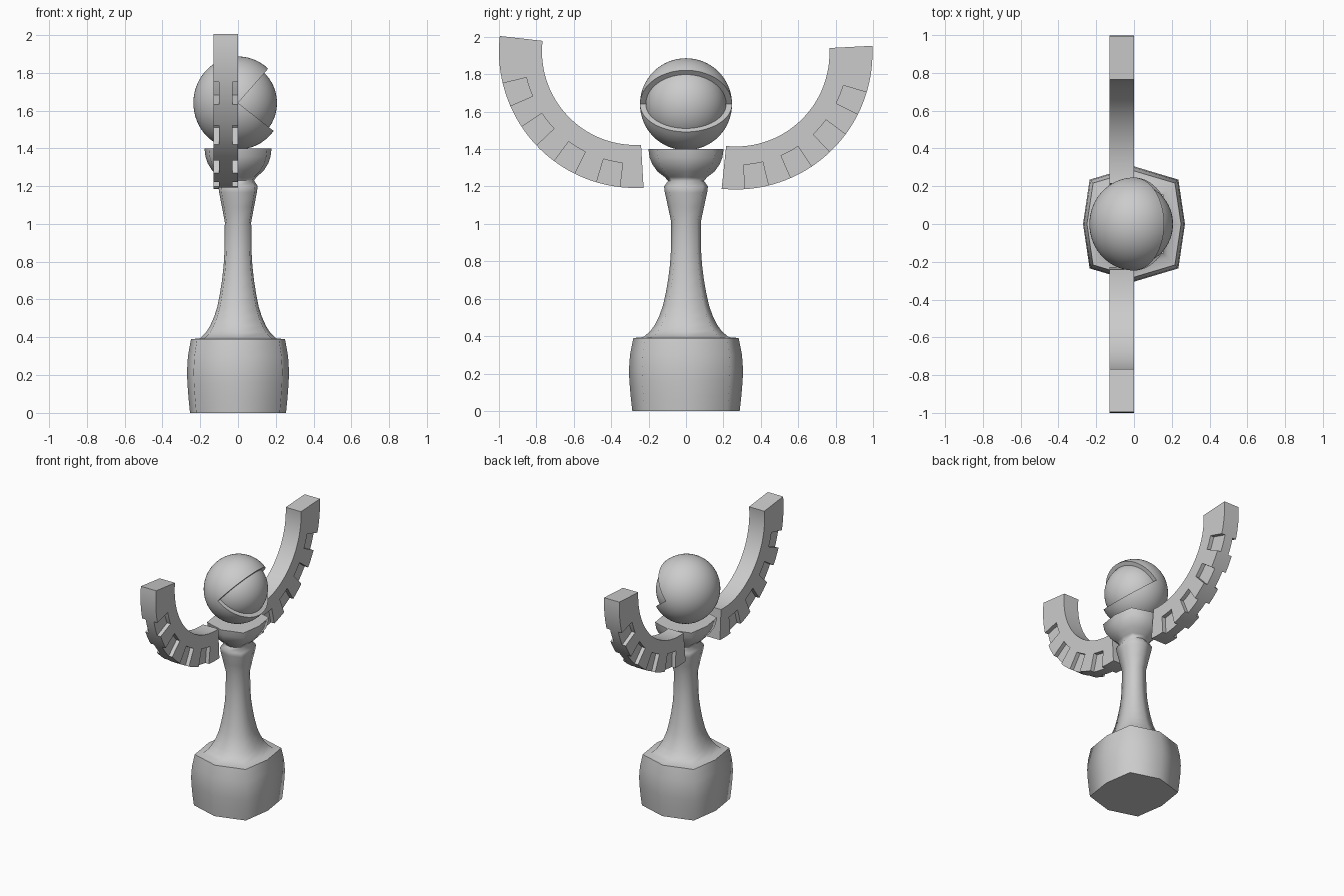
import bpy, bmesh
from math import sin, cos, pi, radians

if "Cube" in bpy.data.objects:
    bpy.data.objects.remove(bpy.data.objects["Cube"])


def finish(name, bm, angle):
    bmesh.ops.remove_doubles(bm, verts=bm.verts, dist=1e-5)
    bmesh.ops.recalc_face_normals(bm, faces=bm.faces)
    mesh = bpy.data.meshes.new(name)
    bm.to_mesh(mesh)
    bm.free()
    ob = bpy.data.objects.new(name, mesh)
    bpy.context.collection.objects.link(ob)
    bpy.ops.object.select_all(action='DESELECT')
    ob.select_set(True)
    bpy.context.view_layer.objects.active = ob
    bpy.ops.object.shade_smooth_by_angle(angle=radians(angle))
    return ob


# Eight-sided turned parts: (half width, z) profile swept over one section
SECTION = [(1, 0), (.87, .87), (0, 1.13), (-.87, .87),
           (-1, 0), (-.87, -.87), (0, -1.13), (.87, -.87)]


def turned(name, profile):
    bm = bmesh.new()
    rings = [[bm.verts.new((x * r, y * r, z)) for x, y in SECTION] for r, z in profile]
    for a, b in zip(rings, rings[1:]):
        for i in range(8):
            j = (i + 1) % 8
            bm.faces.new((a[i], a[j], b[j], b[i]))
    bm.faces.new(rings[0])
    bm.faces.new(rings[-1])
    return finish(name, bm, 70)


turned("pedestal", [
    (.254, 0), (.262, .08), (.268, .16), (.27, .22), (.265, .3), (.249, .39),
    (.202, .395), (.17, .425), (.148, .46), (.126, .51), (.11, .56), (.096, .63),
    (.085, .7), (.076, .78), (.071, .865), (.07, 1.01), (.085, 1.09), (.1, 1.167),
    (.104, 1.2), (.085, 1.23), (.1, 1.25), (.135, 1.28), (.16, 1.32),
    (.172, 1.355), (.178, 1.4)])

# Ball: open-mouthed shell, wedge hinge line along y, around an inner ball
CZ = 1.64


def ball_point(r, t, lon):
    return (.96 * r * sin(t) * cos(lon), r * cos(t), CZ + r * sin(t) * sin(lon))


def quad(bm, pts):
    pts = [p for i, p in enumerate(pts)
           if sum((a - b) ** 2 for a, b in zip(p, pts[i - 1])) > 1e-10]
    if len(pts) > 2:
        bm.faces.new([bm.verts.new(p) for p in pts])


def sphere_patch(bm, r, lon0, lon1, n, rows=32):
    for i in range(rows):
        t0, t1 = pi * i / rows, pi * (i + 1) / rows
        for k in range(n):
            a = lon0 + (lon1 - lon0) * k / n
            b = lon0 + (lon1 - lon0) * (k + 1) / n
            quad(bm, [ball_point(r, t0, a), ball_point(r, t1, a),
                      ball_point(r, t1, b), ball_point(r, t0, b)])


OUTER, INNER = .246, .215
lips = radians(47.5), radians(323)
bm = bmesh.new()
sphere_patch(bm, OUTER, *lips, 48)
for lon in lips:
    for i in range(32):
        t0, t1 = pi * i / 32, pi * (i + 1) / 32
        quad(bm, [ball_point(OUTER, t0, lon), ball_point(OUTER, t1, lon),
                  ball_point(INNER, t1, lon), ball_point(INNER, t0, lon)])
finish("ball_shell", bm, 40)
bm = bmesh.new()
sphere_patch(bm, INNER, 0, 2 * pi, 48)
finish("inner_ball", bm, 40)

# Curved arms: polar grid of cells, outer side cells left empty for the notches
XS, RS = [-.13, -.10, -.03, 0], [.50, .60, .73]
SUB = 4
STEPS = 10 * SUB


def arm(name, side, cy, cz, start, end):
    def filled(i, j, k):
        if not (0 <= i < 3 and 0 <= j < 2 and 0 <= k < STEPS):
            return False
        return not (j == 1 and i != 1 and k // SUB in (2, 4, 6, 8))

    def point(c):
        a = radians(start + (end - start) * c[2] / STEPS)
        return (XS[c[0]], cy + side * RS[c[1]] * cos(a), cz + RS[c[1]] * sin(a))

    bm = bmesh.new()
    for i in range(3):
        for j in range(2):
            for k in range(STEPS):
                if not filled(i, j, k):
                    continue
                for ax in range(3):
                    for s in (0, 1):
                        nb = [i, j, k]
                        nb[ax] += 2 * s - 1
                        if filled(*nb):
                            continue
                        pts = []
                        for u, v in ((0, 0), (1, 0), (1, 1), (0, 1)):
                            c = [i, j, k]
                            c[ax] += s
                            c[(ax + 1) % 3] += u
                            c[(ax + 2) % 3] += v
                            pts.append(point(c))
                        quad(bm, pts)
    finish(name, bm, 30)


arm("left_arm", -1, -.27, 1.922, 6.5, -93.4)
arm("right_arm", 1, .267, 1.914, 3, -96)
